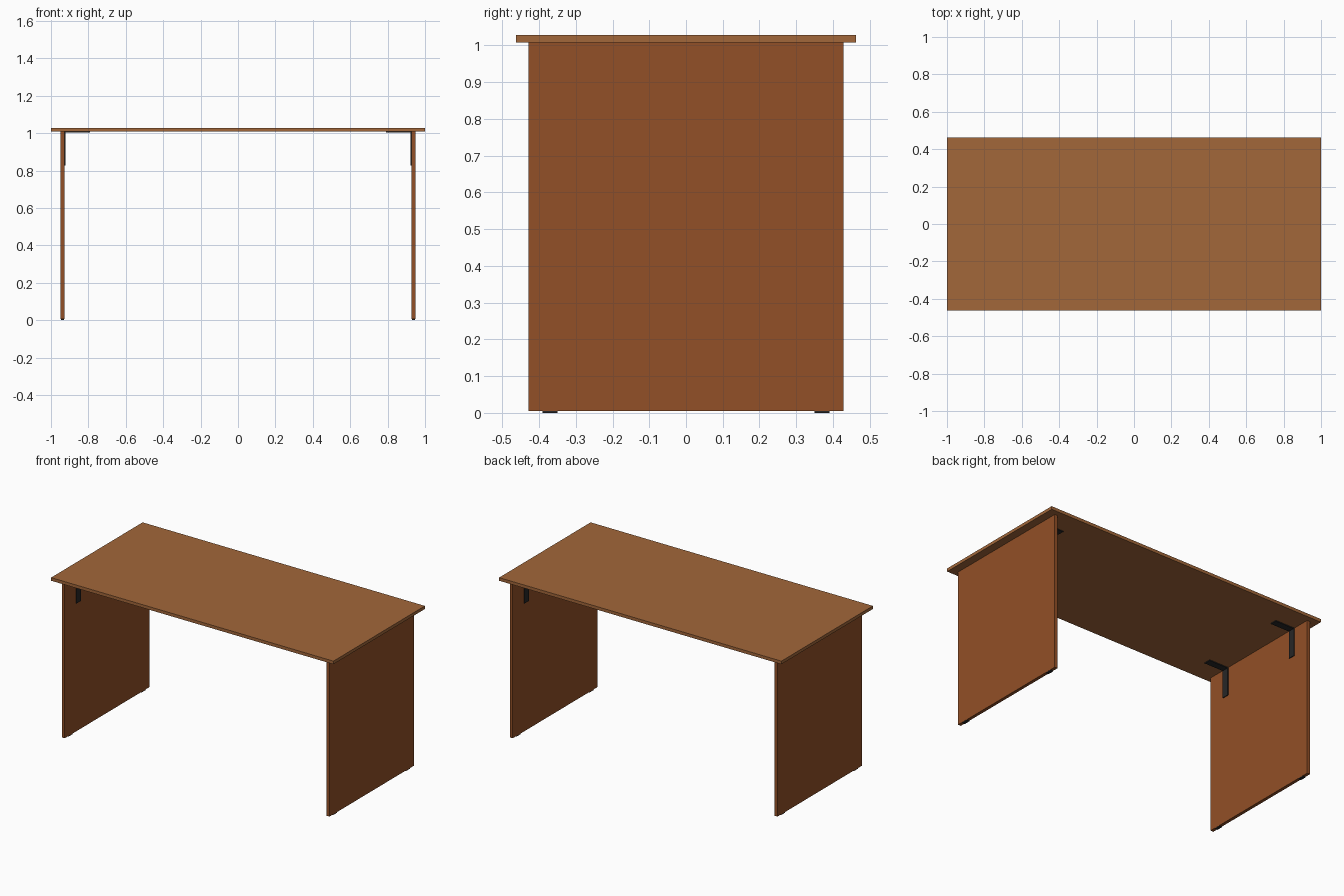
import bpy

if "Cube" in bpy.data.objects:
    bpy.data.objects.remove(bpy.data.objects["Cube"])


def material(name, rgb):
    m = bpy.data.materials.new(name)
    m.diffuse_color = (*rgb, 1)
    m.use_nodes = True
    m.node_tree.nodes["Principled BSDF"].inputs["Base Color"].default_value = m.diffuse_color
    return m


top_wood = material("top_wood", (0.36, 0.135, 0.042))
side_wood = material("side_wood", (0.29, 0.08, 0.02))
black_metal = material("black_metal", (0.02, 0.02, 0.02))


def box(name, lo, hi, mat):
    """Axis-aligned box between two corners."""
    bpy.ops.mesh.primitive_cube_add(size=1)
    ob = bpy.context.object
    ob.name = name
    for v in ob.data.vertices:
        v.co = [l if c < 0 else h for c, l, h in zip(v.co, lo, hi)]
    ob.data.materials.append(mat)
    return ob


def bracket(name, sx, y):
    """L-shaped angle bracket: one arm under the top, one down the panel."""
    w, t = 0.022, 0.005
    profile = [(0.928, 1.008), (0.79, 1.008), (0.79, 1.008 - t),
               (0.928 - t, 1.008 - t), (0.928 - t, 0.826), (0.928, 0.826)]
    n = len(profile)
    verts = [(sx * x, y + d, z) for d in (-w, w) for x, z in profile]
    faces = [(i, (i + 1) % n, n + (i + 1) % n, n + i) for i in range(n)]
    faces += [tuple(reversed(range(n))), tuple(range(n, 2 * n))]
    if sx > 0:
        faces = [f[::-1] for f in faces]
    me = bpy.data.meshes.new(name)
    me.from_pydata(verts, [], faces)
    # Consistent outward normals
    import bmesh
    bm = bmesh.new()
    bm.from_mesh(me)
    bmesh.ops.recalc_face_normals(bm, faces=bm.faces)
    bm.to_mesh(me)
    bm.free()
    me.materials.append(black_metal)
    ob = bpy.data.objects.new(name, me)
    bpy.context.collection.objects.link(ob)


# Table top
box("table_top", (-1, -0.463, 1.008), (1, 0.463, 1.028), top_wood)

for side, sx in (("left", -1), ("right", 1)):
    # Side panel
    cx = sx * 0.938
    box(side + "_panel", (cx - 0.01, -0.428, 0.005), (cx + 0.01, 0.428, 1.008), side_wood)
    for end, sy in (("front", -1), ("back", 1)):
        # Glide foot
        cy = sy * 0.37
        box(f"{side}_{end}_foot", (cx - 0.009, cy - 0.02, 0),
            (cx + 0.009, cy + 0.02, 0.005), black_metal)
        # Angle bracket
        bracket(f"{side}_{end}_bracket", sx, sy * 0.293)
